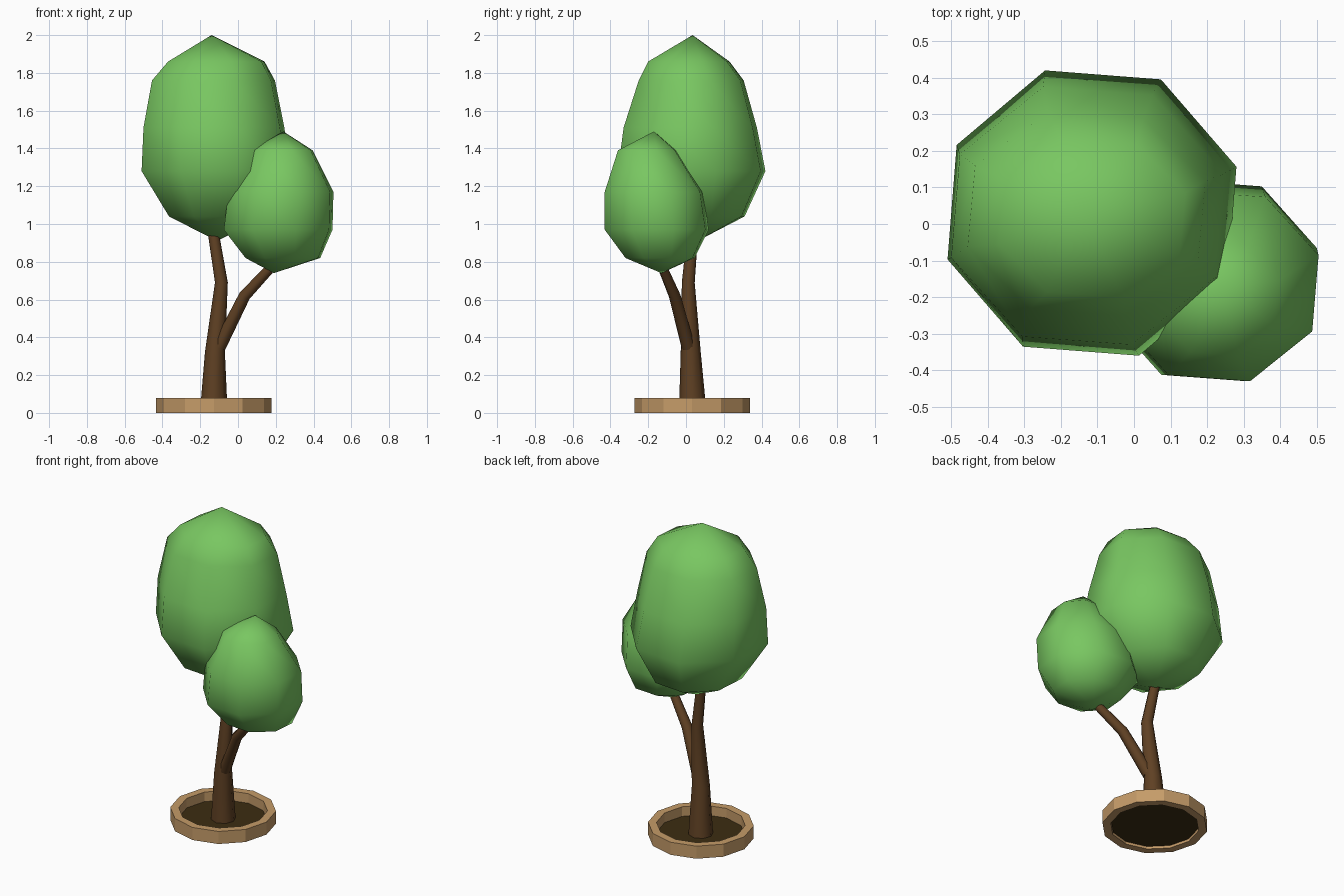
import bpy, bmesh, math
from mathutils import Vector

if "Cube" in bpy.data.objects:
    bpy.data.objects.remove(bpy.data.objects["Cube"])


def material(name, rgb):
    m = bpy.data.materials.new(name)
    m.diffuse_color = (*rgb, 1)
    m.use_nodes = True
    m.node_tree.nodes["Principled BSDF"].inputs["Base Color"].default_value = m.diffuse_color
    return m


GREEN = material("leaf green", (0.19, 0.57, 0.12))
BARK = material("bark brown", (0.115, 0.052, 0.017))
WOOD = material("planter tan", (0.56, 0.33, 0.14))
SOIL = material("soil dark brown", (0.045, 0.026, 0.006))


def loft(name, rings, mat, first=None, last=None, smooth=180, closed=False):
    """Skin rings of points; first and last are optional pole points."""
    bm = bmesh.new()
    vr = [[bm.verts.new(p) for p in r] for r in rings]
    n = len(vr[0])
    pairs = list(zip(vr, vr[1:] + vr[:1])) if closed else list(zip(vr, vr[1:]))
    for a, b in pairs:
        for i in range(n):
            j = (i + 1) % n
            bm.faces.new((a[i], a[j], b[j], b[i]))
    for pole, r in ((first, vr[0]), (last, vr[-1])):
        if pole is not None:
            v = bm.verts.new(pole)
            for i in range(n):
                bm.faces.new((v, r[i], r[(i + 1) % n]))
    bmesh.ops.recalc_face_normals(bm, faces=bm.faces)
    me = bpy.data.meshes.new(name)
    bm.to_mesh(me)
    bm.free()
    me.materials.append(mat)
    ob = bpy.data.objects.new(name, me)
    bpy.context.collection.objects.link(ob)
    bpy.context.view_layer.objects.active = ob
    ob.select_set(True)
    if smooth:
        bpy.ops.object.shade_smooth_by_angle(angle=math.radians(smooth))
    ob.select_set(False)
    return ob


def crown(name, top, bottom, levels):
    """Eight-sided leaf mass; each level is z, xmin, xmax, ymin, ymax."""
    rings = []
    for z, x0, x1, y0, y1 in levels:
        ring = []
        for i in range(8):
            a = math.radians(18 + 45 * i)
            ring.append(((x0 + x1) / 2 + (x1 - x0) / 1.9 * math.cos(a),
                         (y0 + y1) / 2 + (y1 - y0) / 1.9 * math.sin(a), z))
        rings.append(ring)
    loft(name, rings, GREEN, top, bottom)


def limb(name, path, sides=8):
    """Tapered limb along x, y, z, radius points."""
    pts = [Vector(p[:3]) for p in path]
    rings = []
    for k, p in enumerate(pts):
        d = (pts[min(k + 1, len(pts) - 1)] - pts[max(k - 1, 0)]).normalized()
        if k == 0:
            d = Vector((0, 0, 1)) if path[0][2] < 0.1 else d
        u = Vector((0, 1, 0)).cross(d).normalized()
        v = d.cross(u)
        rings.append([p + path[k][3] * (u * math.cos(2 * math.pi * i / sides)
                                        + v * math.sin(2 * math.pi * i / sides))
                      for i in range(sides)])
    loft(name, rings, BARK, pts[0], pts[-1], 50)


# Leaf masses
crown("large_crown", (-0.14, 0.035, 2.0), (-0.11, 0.06, 0.91), [
    (1.86, -0.37, 0.14, -0.20, 0.23),
    (1.76, -0.455, 0.195, -0.25, 0.305),
    (1.51, -0.50, 0.245, -0.33, 0.375),
    (1.28, -0.51, 0.28, -0.36, 0.42),
    (1.04, -0.365, 0.14, -0.22, 0.31)])
crown("small_crown", (0.24, -0.17, 1.49), (0.19, -0.13, 0.74), [
    (1.39, 0.07, 0.395, -0.36, -0.05),
    (1.17, -0.05, 0.505, -0.43, 0.09),
    (0.97, -0.075, 0.50, -0.43, 0.12),
    (0.82, 0.04, 0.435, -0.32, 0.045)])

# Trunk and side branch
limb("trunk", [(-0.128, 0.035, 0.02, 0.072), (-0.122, 0.025, 0.32, 0.053),
               (-0.088, 0.012, 0.69, 0.034), (-0.13, 0.035, 0.95, 0.029),
               (-0.14, 0.04, 1.1, 0.022)])
limb("branch", [(-0.10, 0.012, 0.35, 0.036), (0.035, -0.06, 0.62, 0.031),
                (0.165, -0.12, 0.76, 0.026), (0.21, -0.14, 0.84, 0.02)])


# Planter rim, open at the bottom, with the soil disc inside
def circle(r, z, n=12):
    return [(-0.128 + r * math.cos(2 * math.pi * i / n),
             0.033 + r * math.sin(2 * math.pi * i / n), z) for i in range(n)]


loft("planter_rim", [circle(0.306, 0), circle(0.306, 0.08),
                     circle(0.257, 0.08), circle(0.257, 0)], WOOD, smooth=0, closed=True)
loft("soil", [circle(0.255, 0.015), circle(0.255, 0.02)], SOIL,
     (-0.128, 0.033, 0.015), (-0.128, 0.033, 0.02), 0)
